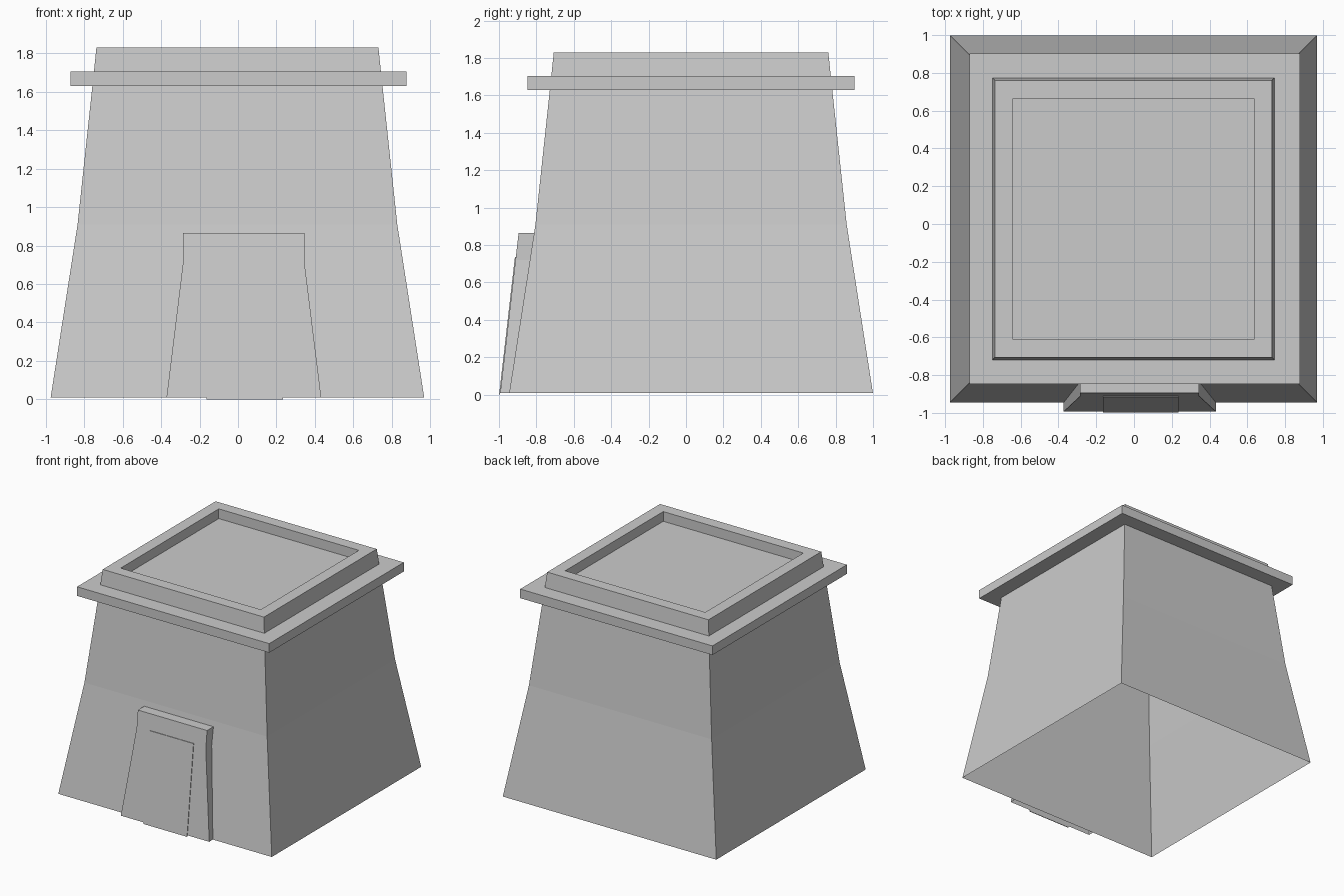
import bpy, bmesh

if "Cube" in bpy.data.objects:
    bpy.data.objects.remove(bpy.data.objects["Cube"])

CX, CY = -0.003, 0.027          # tower axis
Z0, Z1 = 0.01, 0.91             # lower wall band
HALF0, HALF1 = 0.972, 0.832     # half widths of that band


def finish(name, bm):
    bmesh.ops.remove_doubles(bm, verts=bm.verts, dist=1e-5)
    bmesh.ops.recalc_face_normals(bm, faces=bm.faces)
    mesh = bpy.data.meshes.new(name)
    bm.to_mesh(mesh)
    bm.free()
    obj = bpy.data.objects.new(name, mesh)
    bpy.context.collection.objects.link(obj)
    return obj


def bridge(bm, a, b, closed=True):
    n = len(a)
    for i in range(n if closed else n - 1):
        j = (i + 1) % n
        bm.faces.new((a[i], a[j], b[j], b[i]))


def wall_y(z):
    """Front wall surface."""
    t = (z - Z0) / (Z1 - Z0)
    return CY - (HALF0 + (HALF1 - HALF0) * t)


def porch_y(z):
    """Sloped front of the doorway surround."""
    return -0.993 + 0.098 * (z - Z0) / (0.865 - Z0)


# Tower: stacked square rings (half width, height), hollow and open below
profile = [(HALF0, Z0), (HALF1, Z1), (0.755, 1.63), (0.875, 1.63),
           (0.875, 1.705), (0.747, 1.705), (0.734, 1.83),
           (0.638, 1.83), (0.638, 1.75)]
bm = bmesh.new()
rings = []
for h, z in profile:
    cx = 0.003 if h == 0.875 else CX
    rings.append([bm.verts.new((cx + sx * h, CY + sy * h, z))
                  for sx, sy in ((1, -1), (1, 1), (-1, 1), (-1, -1))])
bridge(bm, rings[0], rings[1], closed=False)
for lower, upper in zip(rings[1:], rings[2:]):
    bridge(bm, lower, upper)
bm.faces.new(rings[-1])

# Front wall of the lower band, notched around the doorway
outline = [(-0.372, Z0), (-0.285, 0.72), (-0.285, 0.865),
           (0.345, 0.865), (0.345, 0.72), (0.433, Z0)]
notch = [bm.verts.new((x, wall_y(z), z)) for x, z in outline]
wall = bm.faces.new([rings[0][3]] + notch + [rings[0][0], rings[1][0], rings[1][3]])
bmesh.ops.triangulate(bm, faces=[wall])
finish("tower", bm)

# Doorway surround: shell standing proud of the wall
bm = bmesh.new()
back = [bm.verts.new((x, wall_y(z), z)) for x, z in outline]
front = [bm.verts.new((x, porch_y(z), z)) for x, z in outline]
bridge(bm, back, front, closed=False)
bm.faces.new(front)
finish("doorway_surround", bm)

# Door: thin panel just proud of the surround
bm = bmesh.new()
corners = [(-0.163, 0.0), (-0.163, 0.735), (0.235, 0.735), (0.235, 0.0)]
inner = [bm.verts.new((x, porch_y(z), z)) for x, z in corners]
outer = [bm.verts.new((x, porch_y(z) - 0.005, z)) for x, z in corners]
bridge(bm, inner, outer)
bm.faces.new(outer)
finish("door", bm)
